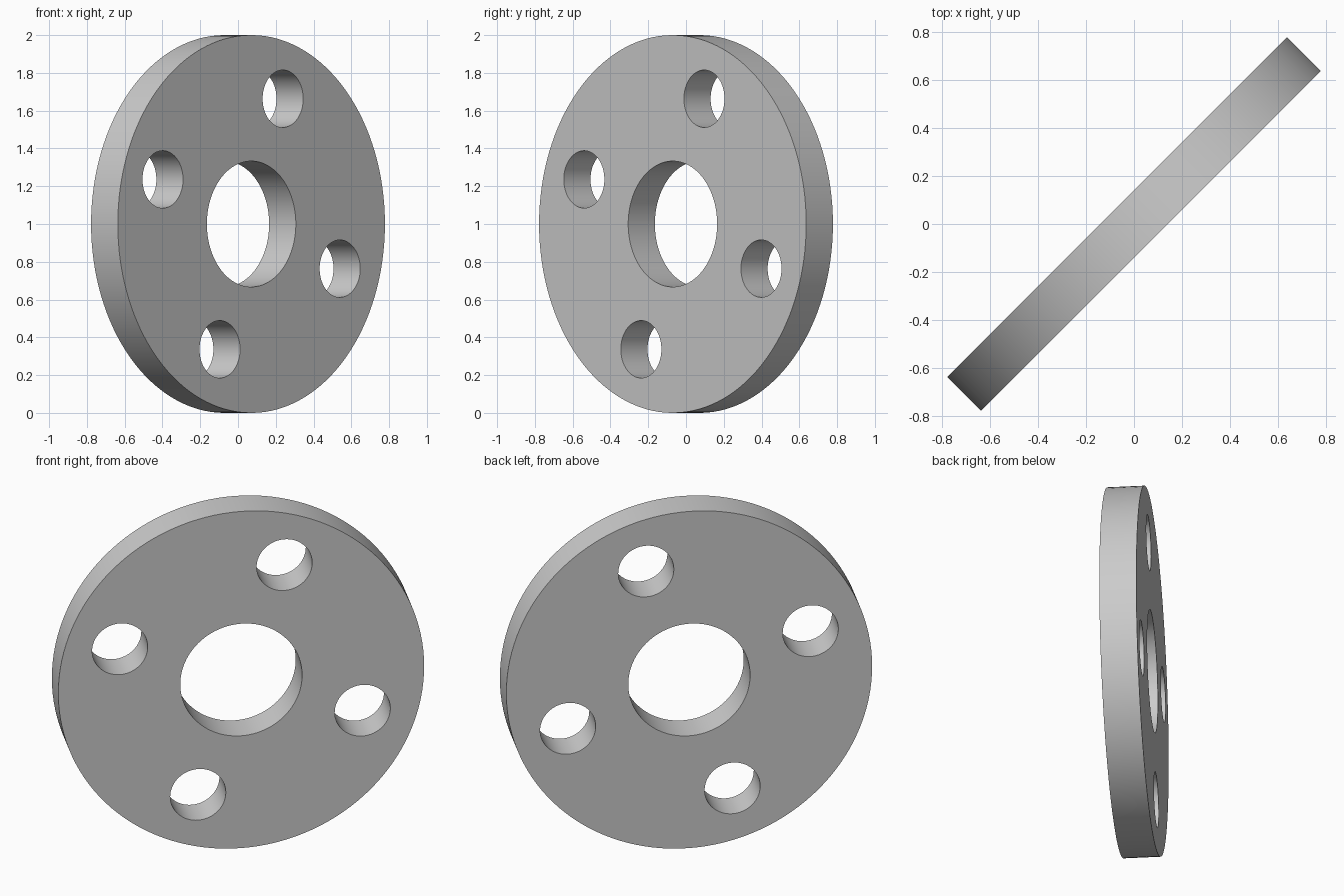
import bpy, bmesh
from math import radians, cos, sin
from mathutils import Matrix

if "Cube" in bpy.data.objects:
    bpy.data.objects.remove(bpy.data.objects["Cube"])

THICKNESS = 0.2
HOLE_CIRCLE = 0.704   # distance of bolt holes from the centre
HOLE_ANGLE = 70.4     # direction of the first bolt hole


def make_cylinders(name, specs, depth):
    """One mesh object holding cylinders given as (x, y, radius, segments)."""
    bm = bmesh.new()
    for x, y, radius, segments in specs:
        bmesh.ops.create_cone(bm, cap_ends=True, segments=segments,
                              radius1=radius, radius2=radius, depth=depth,
                              matrix=Matrix.Translation((x, y, 0)))
    mesh = bpy.data.meshes.new(name)
    bm.to_mesh(mesh)
    bm.free()
    obj = bpy.data.objects.new(name, mesh)
    bpy.context.collection.objects.link(obj)
    return obj


# Plain grey metal
grey = bpy.data.materials.new("light_grey")
grey.use_nodes = True
colour = (0.6, 0.6, 0.6, 1)
grey.diffuse_color = colour
grey.node_tree.nodes["Principled BSDF"].inputs["Base Color"].default_value = colour

# Round plate
plate = make_cylinders("flange_plate", [(0, 0, 1, 128)], THICKNESS)
plate.data.materials.append(grey)

# Centre bore and four bolt holes
holes = [(0, 0, 0.333, 96)]
for i in range(4):
    a = radians(HOLE_ANGLE + 90 * i)
    holes.append((HOLE_CIRCLE * cos(a), HOLE_CIRCLE * sin(a), 0.152, 64))
cutter = make_cylinders("hole_cutter", holes, THICKNESS * 2)
cutter.data.materials.append(grey)
cutter.hide_render = True

cut = plate.modifiers.new("holes", "BOOLEAN")
cut.operation = "DIFFERENCE"
cut.solver = "EXACT"
cut.object = cutter

bpy.ops.object.select_all(action="DESELECT")
plate.select_set(True)
bpy.context.view_layer.objects.active = plate
bpy.ops.object.modifier_apply(modifier=cut.name)
bpy.data.objects.remove(cutter)

# Smooth rims, sharp edges; stand upright, turned to the diagonal
bpy.ops.object.shade_smooth_by_angle(angle=radians(30))
plate.rotation_euler = (radians(90), 0, radians(45))
plate.location = (0, 0, 1)
